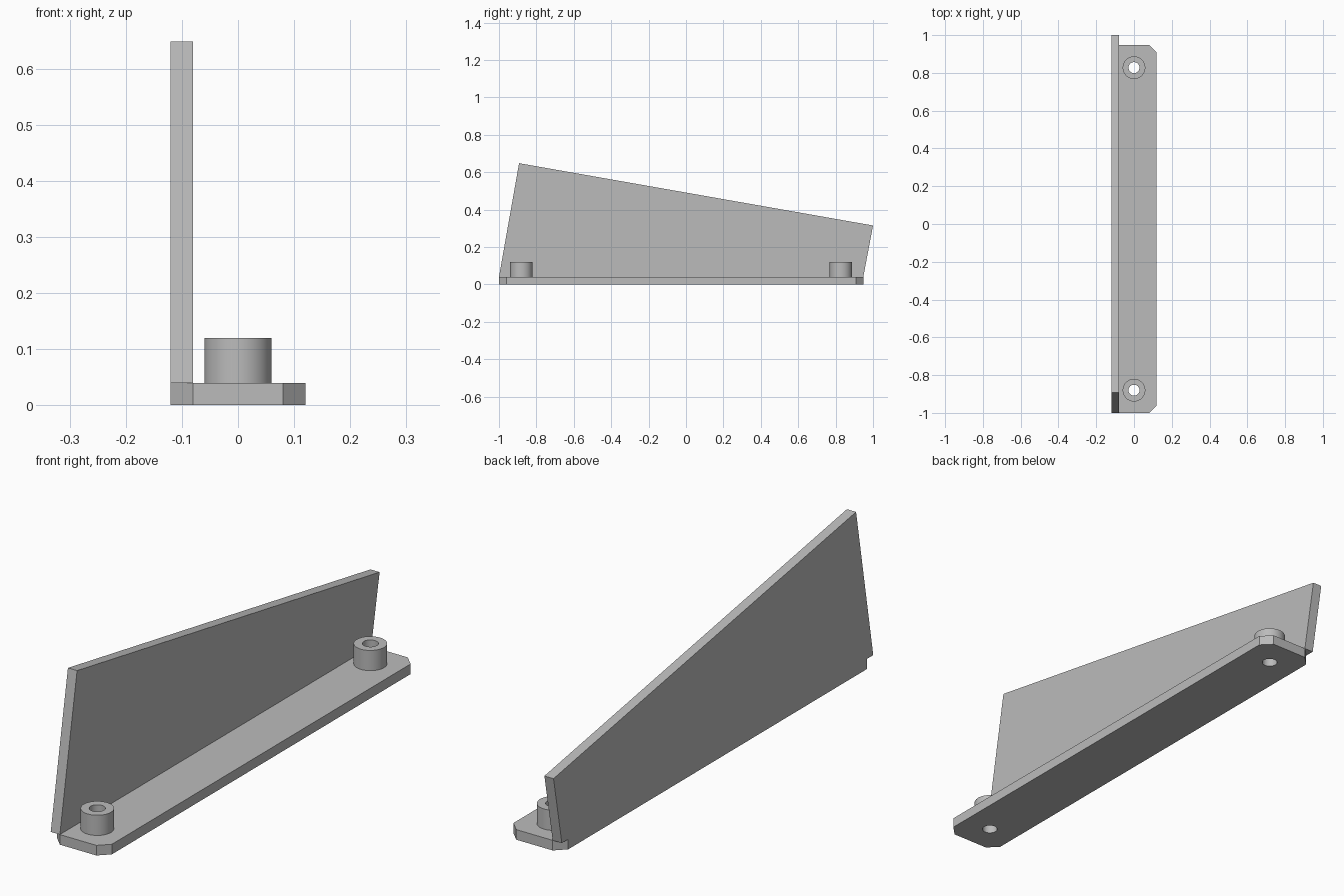
import bpy, math
import bmesh

if "Cube" in bpy.data.objects:
    bpy.data.objects.remove(bpy.data.objects["Cube"])

grey = bpy.data.materials.new("light grey")
grey.diffuse_color = (0.5, 0.5, 0.5, 1)
grey.use_nodes = True
grey.node_tree.nodes["Principled BSDF"].inputs["Base Color"].default_value = grey.diffuse_color

Y0, Y1 = -1.0, 0.948          # ends of the base
W, C, T = 0.12, 0.04, 0.04    # half width, corner cut, thickness
BOSS_Y = (Y0 + 0.12, Y1 - 0.12)
HOLE, BOSS = 0.029, 0.06


def make(name, bm):
    bmesh.ops.recalc_face_normals(bm, faces=bm.faces[:])
    mesh = bpy.data.meshes.new(name)
    bm.to_mesh(mesh)
    bm.free()
    mesh.materials.append(grey)
    ob = bpy.data.objects.new(name, mesh)
    bpy.context.collection.objects.link(ob)
    return ob


def prism(name, points, offset):
    """Extrude a flat outline along an offset."""
    bm = bmesh.new()
    face = bm.faces.new([bm.verts.new(p) for p in points])
    ext = bmesh.ops.extrude_face_region(bm, geom=[face])
    verts = [v for v in ext["geom"] if isinstance(v, bmesh.types.BMVert)]
    bmesh.ops.translate(bm, verts=verts, vec=offset)
    return make(name, bm)


def tube(name, y, inner, outer, z0, z1, n=48):
    """Ring-shaped standoff with an open bore."""
    bm = bmesh.new()
    rings = [[bm.verts.new((r * math.cos(2 * math.pi * i / n),
                            y + r * math.sin(2 * math.pi * i / n), z))
              for i in range(n)]
             for r, z in ((inner, z0), (outer, z0), (outer, z1), (inner, z1))]
    for k in range(4):
        a, b = rings[k], rings[(k + 1) % 4]
        for i in range(n):
            j = (i + 1) % n
            bm.faces.new((a[i], a[j], b[j], b[i]))
    return make(name, bm)


def smooth(ob):
    bpy.ops.object.select_all(action='DESELECT')
    ob.select_set(True)
    bpy.context.view_layer.objects.active = ob
    bpy.ops.object.shade_smooth_by_angle(angle=math.radians(30))


# base strip with four cut corners
base = prism("base_strip", [
    (-W + C, Y0, 0), (W - C, Y0, 0), (W, Y0 + C, 0), (W, Y1 - C, 0),
    (W - C, Y1, 0), (-W + C, Y1, 0), (-W, Y1 - C, 0), (-W, Y0 + C, 0)],
    (0, 0, T))

# upright panel with slanted ends and a sloping top
prism("upright_panel", [
    (-W, Y0, T), (-W, Y1, T), (-W, 1.0, 0.315), (-W, -0.8925, 0.648)],
    (0.04, 0, 0))

# standoffs and the screw holes below them
for i, y in enumerate(BOSS_Y):
    smooth(tube(f"standoff_{i + 1}", y, HOLE, BOSS, T, 0.12))
    bm = bmesh.new()
    bmesh.ops.create_cone(bm, cap_ends=True, segments=48, radius1=HOLE,
                          radius2=HOLE, depth=0.2)
    bmesh.ops.translate(bm, verts=bm.verts[:], vec=(0, y, T / 2))
    cutter = make(f"hole_cutter_{i + 1}", bm)
    cutter.hide_render = True
    cutter.hide_viewport = True
    mod = base.modifiers.new(f"hole_{i + 1}", 'BOOLEAN')
    mod.operation = 'DIFFERENCE'
    mod.solver = 'EXACT'
    mod.object = cutter
smooth(base)
